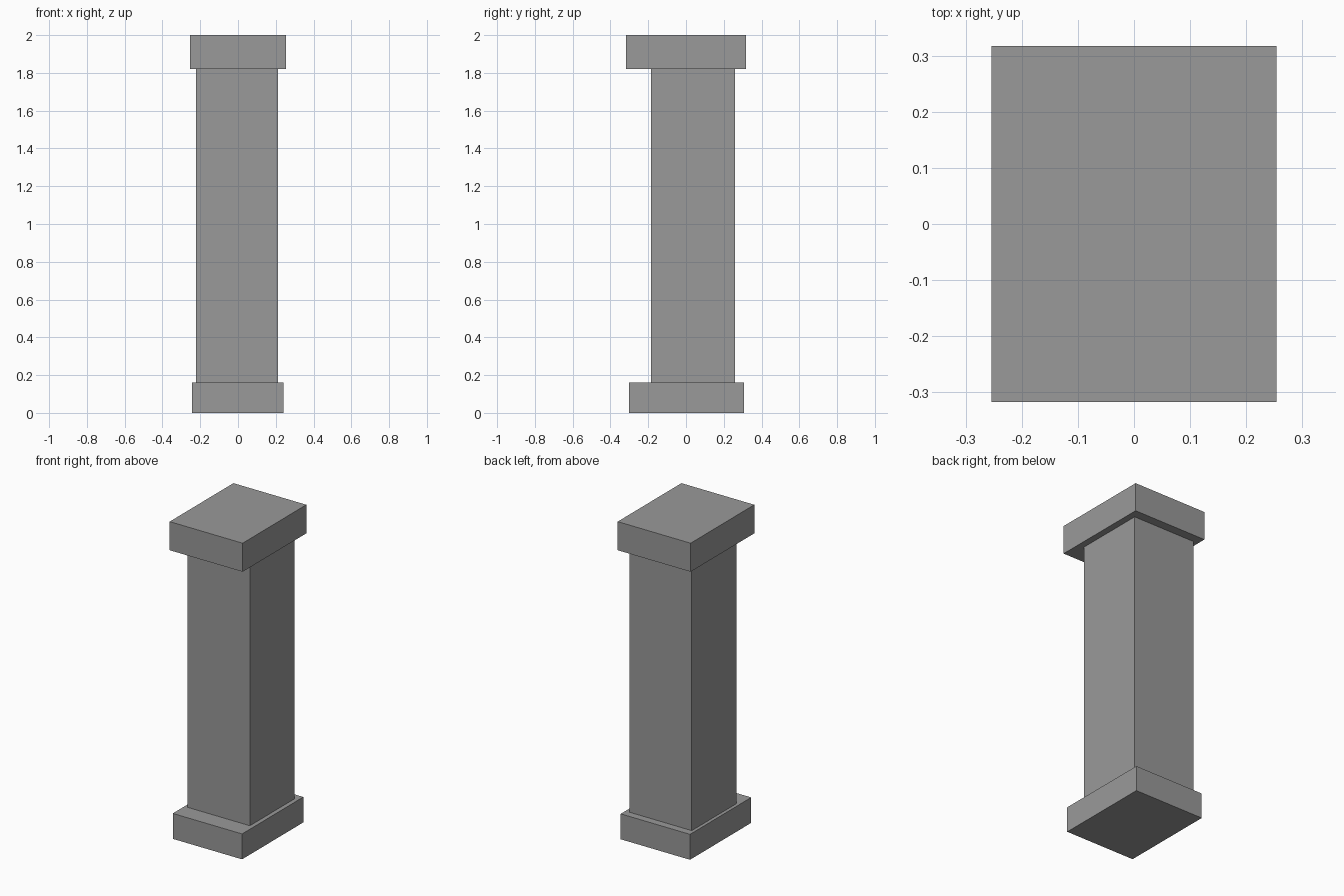
import bpy
from mathutils import Vector

default = bpy.data.objects.get("Cube")
if default:
    bpy.data.objects.remove(default, do_unlink=True)

# Single stone colour
STONE = (0.32, 0.32, 0.32, 1)
stone = bpy.data.materials.new("grey_stone")
stone.use_nodes = True
stone.diffuse_color = STONE
stone.node_tree.nodes["Principled BSDF"].inputs["Base Color"].default_value = STONE


def block(name, low, high):
    """Flat-sided block between two opposite corners."""
    low, high = Vector(low), Vector(high)
    bpy.ops.mesh.primitive_cube_add(size=1, location=(low + high) / 2)
    obj = bpy.context.object
    obj.name = name
    obj.scale = high - low
    bpy.ops.object.transform_apply(location=False, rotation=False, scale=True)
    obj.data.materials.append(stone)
    return obj


# Plinth, slightly off-centre shaft, and overhanging cap
block("base", (-0.243, -0.302, 0), (0.24, 0.307, 0.16))
block("shaft", (-0.222, -0.186, 0.16), (0.213, 0.26, 1.82))
block("cap", (-0.254, -0.317, 1.82), (0.254, 0.317, 2))
